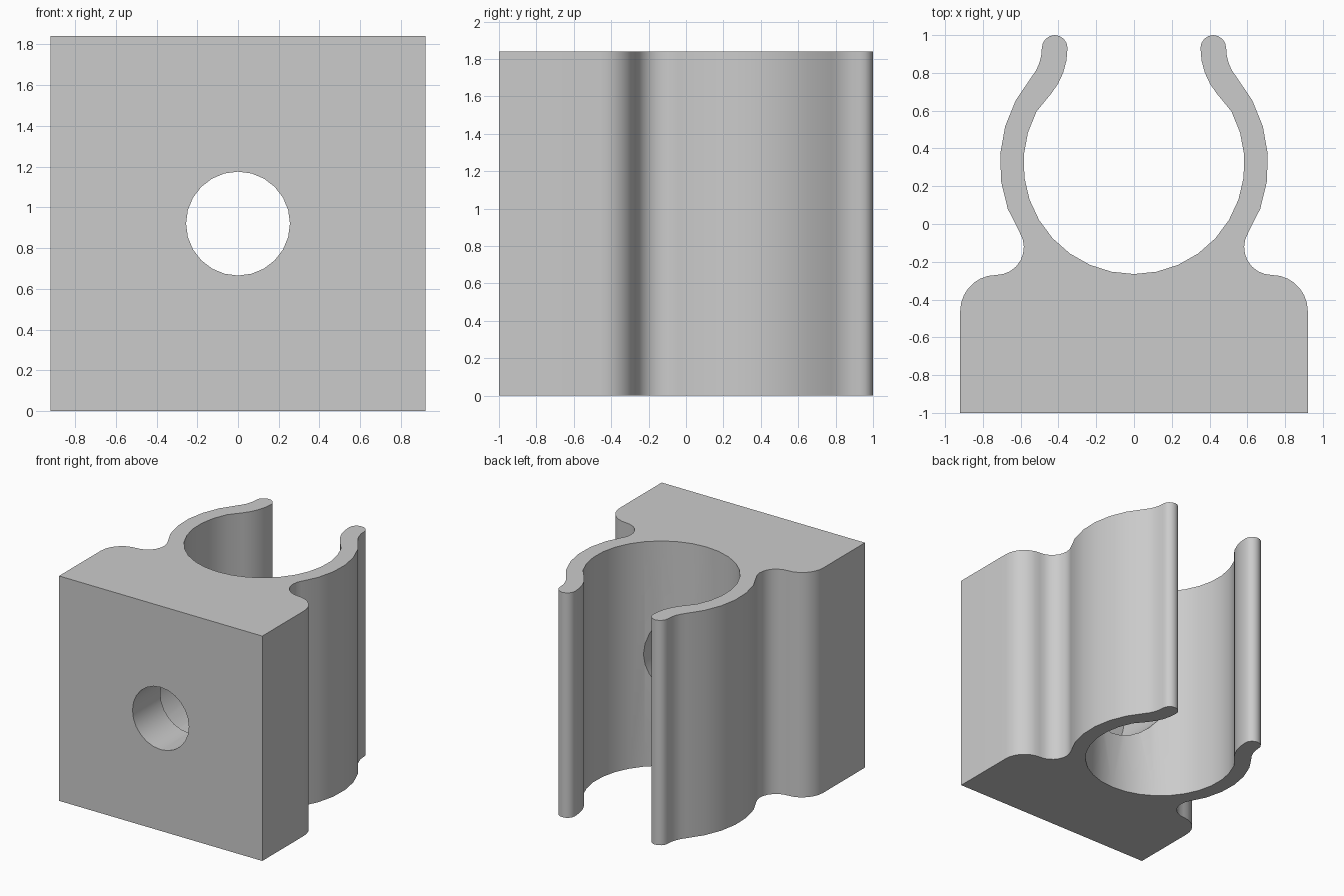
import bpy, bmesh
from math import sin, cos, pi, radians
from mathutils import Matrix

if "Cube" in bpy.data.objects:
    bpy.data.objects.remove(bpy.data.objects["Cube"], do_unlink=True)

HEIGHT = 1.84
MID = HEIGHT / 2
RING_Y = 0.32          # centre of the pipe seat
LIP = (0.728, 0.93)    # centre of the outward-curling lip

grey = bpy.data.materials.new("plain grey")
grey.use_nodes = True
colour = (0.6, 0.6, 0.6, 1)
grey.diffuse_color = colour
grey.node_tree.nodes["Principled BSDF"].inputs["Base Color"].default_value = colour


def arc(cx, cy, r, start, end, steps):
    """Points along an arc, angles in degrees."""
    angles = [radians(start + (end - start) * i / steps) for i in range(steps + 1)]
    return [(cx + r * cos(a), cy + r * sin(a)) for a in angles]


def make_object(name, bm):
    bmesh.ops.recalc_face_normals(bm, faces=bm.faces[:])
    mesh = bpy.data.meshes.new(name)
    bm.to_mesh(mesh)
    bm.free()
    obj = bpy.data.objects.new(name, mesh)
    bpy.context.collection.objects.link(obj)
    obj.data.materials.append(grey)
    return obj


def bore(name, radius, y0, y1, sides):
    """Cylinder along y used as a cutter."""
    bm = bmesh.new()
    place = Matrix.Translation((0, (y0 + y1) / 2, MID)) @ Matrix.Rotation(pi / 2, 4, "X")
    bmesh.ops.create_cone(bm, cap_ends=True, segments=sides, radius1=radius,
                          radius2=radius, depth=y1 - y0, matrix=place)
    obj = make_object(name, bm)
    obj.hide_render = True
    return obj


# Right half of the clip outline, from the base round to the bottom of the seat
half = [(0.92, -1)]
half += arc(0.73, -0.46, 0.19, 0, 90, 7)               # rounded shoulder
half += arc(0.73, -0.123, 0.147, 270, 148.4, 8)        # fillet into the arm
half += arc(0, RING_Y, 0.71, -31.6, 40, 6)[1:]         # outside of the arm
half += arc(*LIP, 0.24, 220, 180, 4)[1:]               # outside of the lip
half += arc(0.42, 0.932, 0.068, 0, 180, 8)[1:]         # rounded tip
half += arc(*LIP, 0.376, 180, 220, 4)[1:]              # inside of the lip
half += arc(0, RING_Y, 0.585, 40, -90, 11)[1:]         # pipe seat
outline = half + [(-x, y) for x, y in reversed(half[:-1])]

# Drop coincident neighbours, then extrude the outline upward
bm = bmesh.new()
face = bm.faces.new([bm.verts.new((x, y, 0)) for x, y in outline])
top = bmesh.ops.extrude_face_region(bm, geom=[face])["geom"]
bmesh.ops.translate(bm, vec=(0, 0, HEIGHT),
                    verts=[v for v in top if isinstance(v, bmesh.types.BMVert)])
bmesh.ops.remove_doubles(bm, verts=bm.verts[:], dist=0.003)
clip = make_object("pipe_clip", bm)

# Screw hole and the wider recess for the screw head
cutters = [bore("screw_hole_cutter", 0.255, -1.2, 0.0, 24),
           bore("screw_head_recess_cutter", 0.435, -0.64, 0.1, 32)]
bpy.context.view_layer.objects.active = clip
for cutter in cutters:
    mod = clip.modifiers.new(cutter.name, "BOOLEAN")
    mod.operation = "DIFFERENCE"
    mod.solver = "EXACT"
    mod.object = cutter
    bpy.ops.object.modifier_apply(modifier=mod.name)
    bpy.data.objects.remove(cutter, do_unlink=True)

# Smooth curves with crisp rims
bpy.ops.object.select_all(action="DESELECT")
clip.select_set(True)
bpy.ops.object.shade_smooth_by_angle(angle=radians(30))
